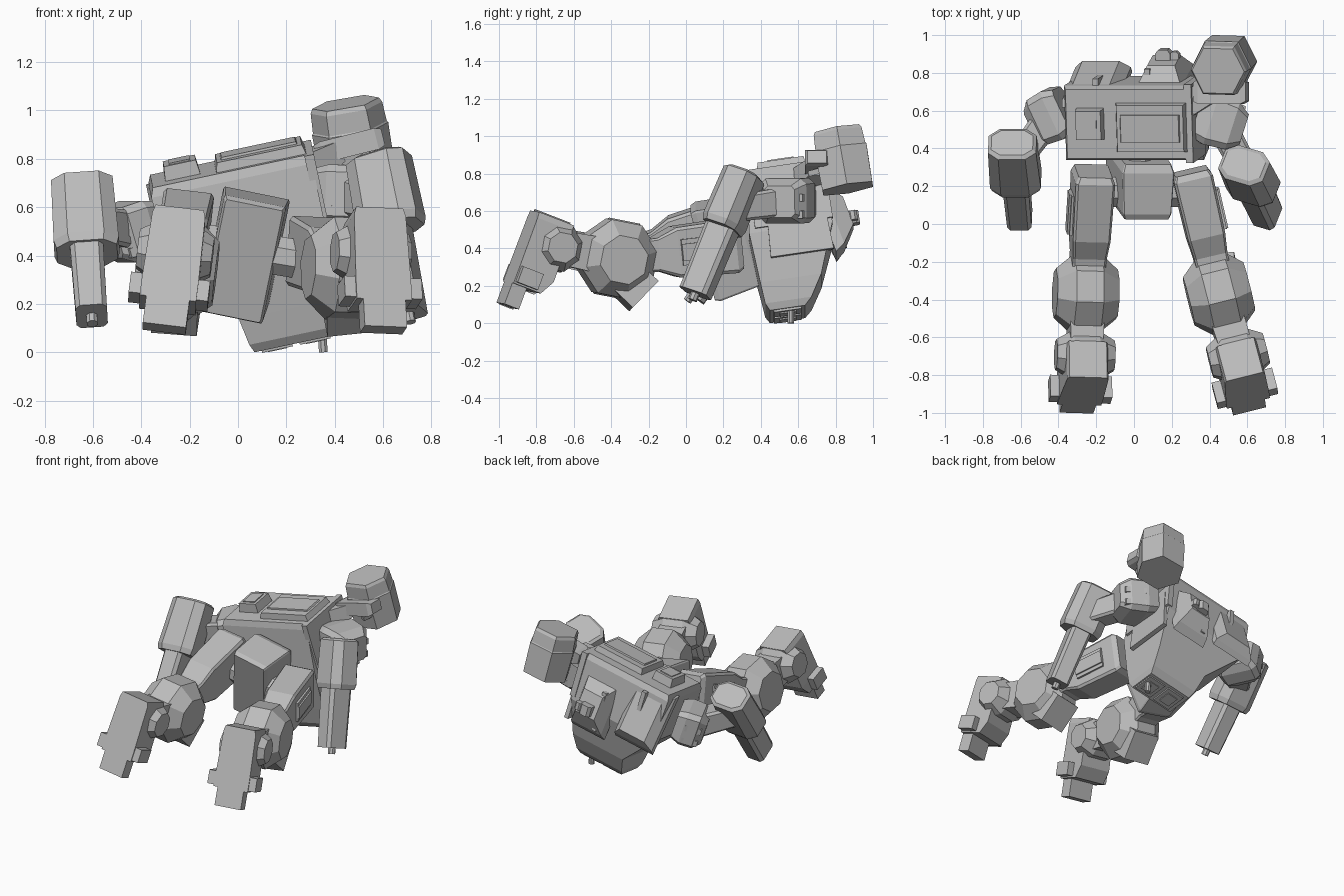
import bpy, bmesh
from mathutils import Matrix, Vector

if "Cube" in bpy.data.objects:
    bpy.data.objects.remove(bpy.data.objects["Cube"])

grey = bpy.data.materials.new("armour grey")
grey.use_nodes = True
grey.diffuse_color = (0.5, 0.5, 0.5, 1)
grey.node_tree.nodes["Principled BSDF"].inputs["Base Color"].default_value = (0.5, 0.5, 0.5, 1)


def ring(w, d, cx, cy):
    """Rectangle w by d whose corners are cut by the fractions cx and cy."""
    a, b, p, q = w / 2, d / 2, w / 2 - w * cx, d / 2 - d * cy
    return [(p, -b), (a, -q), (a, q), (p, b), (-p, b), (-a, q), (-a, -q), (-p, -b)]


def rod(name, a, b, profile, hint=(1, 0, 0), cut=0.0, space=None):
    """Loft chamfered rectangles (t, width, depth, shift x, shift y) from a to b."""
    a, b = Vector(a), Vector(b)
    z = (b - a).normalized()
    x = Vector(hint)
    x = (x - z * x.dot(z)).normalized()
    y = z.cross(x)
    cx, cy = cut if isinstance(cut, tuple) else (cut, cut)
    bm = bmesh.new()
    rows = []
    for t, w, d, *shift in profile:
        sx, sy = shift or (0, 0)
        c = a.lerp(b, t)
        rows.append([bm.verts.new(c + x * (u + sx) + y * (v + sy)) for u, v in ring(w, d, cx, cy)])
    for r, s in zip(rows, rows[1:]):
        for i in range(8):
            j = (i + 1) % 8
            bm.faces.new((r[i], r[j], s[j], s[i]))
    bm.faces.new(rows[0][::-1])
    bm.faces.new(rows[-1])
    bmesh.ops.remove_doubles(bm, verts=bm.verts, dist=0.0005)
    bmesh.ops.recalc_face_normals(bm, faces=bm.faces)
    if space:
        bm.transform(space)
    mesh = bpy.data.meshes.new(name)
    bm.to_mesh(mesh)
    bm.free()
    mesh.materials.append(grey)
    ob = bpy.data.objects.new(name, mesh)
    bpy.context.collection.objects.link(ob)


def space(origin, x, y):
    """Frame at origin with its x axis kept and its y axis made square to it."""
    x = Vector(x).normalized()
    y = Vector(y)
    y = (y - x * y.dot(x)).normalized()
    return Matrix.Translation(origin) @ Matrix((x, y, x.cross(y))).transposed().to_4x4()


def box(name, at, size, where, taper=1.0, cut=0.0):
    """Box standing along the frame's z axis, narrowing to its top."""
    x, y, z = at
    w, d, h = size
    rod(name, (x, y, z - h / 2), (x, y, z + h / 2),
        [(0, w, d), (1, w * taper, d * taper)], cut=cut, space=where)


DRUM = [(0, .62), (.28, 1), (.72, 1), (1, .62)]


def drum(name, at, axis, r, length, hint):
    """Eight-sided drum with sloping rims."""
    half = axis * length / 2
    rod(name, at - half, at + half, [(t, 2 * r * s, 2 * r * s) for t, s in DRUM], hint, .29)


# Torso, tilted: its x runs across, y to the shoulders, -z to the chest
T = space((-.04, .53, .775), (.978, 0, .208), (0, .985, .15))
rod("torso_hull", (0, 0, 0), (0, 0, -.76),
    [(0, .65, .37), (.05, .68, .40), (.45, .66, .45, .01, .02), (.8, .40, .33, .11, .06),
     (.95, .36, .25, .11, .09), (1, .33, .19, .11, .1)], space=T)
box("back_plate", (.135, -.02, .01), (.39, .27, .06), T, .92)
box("back_plate_panel", (.135, -.02, .04), (.33, .15, .02), T, .95)
box("back_box", (-.195, 0, .025), (.15, .17, .07), T, .9)
box("back_box_lid", (-.195, 0, .06), (.09, .11, .012), T)
box("side_band", (.335, 0, -.16), (.04, .42, .32), T)
box("side_panel", (.345, .02, -.34), (.03, .34, .3), T, .9)

# Collar hatch and head on the shoulder end
rod("collar_hatch", (-.20, .15, -.22), (-.20, .24, -.19), [(0, .30, .42), (.4, .30, .38), (1, .20, .30)], space=T)
box("collar_hatch_rib", (-.17, .18, -.19), (.03, .11, .3), T)
rod("head_base", (.155, .16, -.30), (.155, .30, -.27), [(0, .26, .40), (.4, .24, .34), (1, .15, .16)], space=T)
box("head_rib", (.085, .22, -.30), (.03, .1, .28), T)
box("head_sensor", (.15, .31, -.30), (.08, .09, .07), T, cut=.2)
box("head_sensor_eye", (.21, .32, -.30), (.05, .05, .05), T, cut=.29)

# Chest nose with ports and a short barrel
for i, x in enumerate((.04, .2)):
    box(f"chest_port_frame_{i}", (x, -.1, -.762), (.13, .15, .02), T)
    box(f"chest_port_{i}", (x, -.1, -.774), (.08, .09, .01), T)
rod("chest_barrel", (.343, .56, .14), (.353, .56, .0), [(0, .05, .05), (.5, .05, .05), (.5, .036, .036), (1, .036, .036)], cut=.29)

# Pelvis and waist
P = space((.028, .22, .412), (.98, 0, -.2), (0, .96, .27))
rod("pelvis", (0, -.135, 0), (0, .155, 0), [(0, .24, .49), (.1, .26, .51), (.85, .28, .46), (1, .25, .40)], cut=.02, space=P)
rod("waist", (.02, .26, .46), (.02, .42, .48), [(0, .2, .24), (1, .2, .24)], cut=.29)
rod("hip_axle", (-.2, .17, .46), (.34, .17, .37), [(0, .16, .16), (1, .16, .16)], hint=(0, 1, 0), cut=.29)

# Back pod on a bracket
rod("pod", (.445, .81, 1.03), (.50, .865, .72), [(0, .28, .24), (.06, .30, .26), (.32, .31, .27), (.34, .32, .28), (1, .31, .27)], cut=(.22, .5))
rod("pod_bracket", (.32, .70, .82), (.60, .70, .89), [(0, .07, .10), (.1, .09, .13), (.9, .09, .13), (1, .07, .10)], hint=(0, 0, 1))
rod("pod_arm", (.24, .62, .74), (.40, .70, .83), [(0, .14, .16), (1, .09, .12)], hint=(0, 0, 1))
rod("pod_strap", (.60, .84, .85), (.52, .66, .80), [(0, .03, .03), (1, .03, .03)])


# Arms: shoulder, elbow shield, forearm with a short muzzle
def arm(side, shoulder, elbow, top, tip, guard, turn):
    shoulder, elbow, top, tip = map(Vector, (shoulder, elbow, top, tip))
    rod(side + "_shoulder", shoulder, elbow, [(0, .20, .24), (.3, .24, .28), (.75, .24, .26), (1, .17, .17)], (0, 0, 1), .12)
    for k in (-.07, .02):
        rod(side + "_shoulder_slat", shoulder.lerp(elbow, .35), shoulder.lerp(elbow, .9),
            [(0, .04, .28, k, 0), (1, .04, .24, k, 0)], (0, 0, 1))
    rod(side + "_upper_arm", shoulder.lerp(elbow, .5), top.lerp(tip, .30), [(0, .16, .16), (1, .14, .14)], (0, 0, 1), .1)
    rod(side + "_arm_shield", top, top.lerp(tip, guard),
        [(0, .22, .16), (.04, .255, .2), (.9, .27, .21), (1, .25, .19)], turn, .22)
    rod(side + "_forearm", top.lerp(tip, .4), tip, [(0, .14, .17), (1, .13, .16)], turn, .14)
    d = (tip - top).normalized()
    rod(side + "_muzzle", tip - d * .01, tip + d * .04, [(0, .045, .045), (1, .045, .045)], turn, .29)


arm("right", (-.36, .61, .53), (-.53, .53, .47), (-.645, .43, .70), (-.605, .03, .15), .53, (1, 0, .06))
arm("left", (.33, .58, .66), (.58, .50, .65), (.58, .315, .805), (.705, .05, .16), .46, (1, -.35, .15))


# Legs: thigh, knee drum and cap, shin, ankle drum and foot
def leg(side, out, hip, knee, ankle, across):
    hip, knee, ankle, across = map(Vector, (hip, knee, ankle, across))
    across.normalize()
    rod(side + "_thigh", hip, knee, [(0, .18, .25), (.05, .21, .29), (.52, .2, .27), (.68, .18, .18), (1, .17, .17)], across, .06)
    for k, s in ((.105, .14), (.115, .09)):
        rod(side + "_thigh_panel", hip.lerp(knee, .18), hip.lerp(knee, .5),
            [(0, .02, s, k * out, 0), (1, .02, s, k * out, 0)], across)
    along = (ankle - knee).normalized()
    drum(side + "_knee", knee, across, .2, .33, along)
    rod(side + "_knee_cap", knee + Vector((0, 0, -.06)), knee + Vector((0, .145, -.2)), [(0, .2, .2), (1, .19, .2)], across)
    rod(side + "_shin", knee, ankle, [(0, .19, .2), (1, .17, .18)], across)
    drum(side + "_ankle", ankle, across, .125, .31, along)
    # Foot frame: y from heel to toe, -z out of the sole
    F = space(ankle, across, (0, -.36, -.93))
    rod(side + "_foot", (0, -.135, -.075), (0, .27, -.075),
        [(0, .2, .205), (.08, .22, .205), (.8, .235, .205), (1, .235, .16, 0, .0225)], space=F)
    box(side + "_foot_tabs", (0, .215, -.11), (.33, .09, .12), F)
    box(side + "_toe", (0, .32, -.135), (.18, .14, .085), F)


leg("right", -1, (-.215, .28, .54), (-.255, -.37, .345), (-.26, -.695, .41), (1, -.03, -.12))
leg("left", 1, (.30, .28, .42), (.45, -.37, .345), (.55, -.695, .41), (1, .25, -.04))
